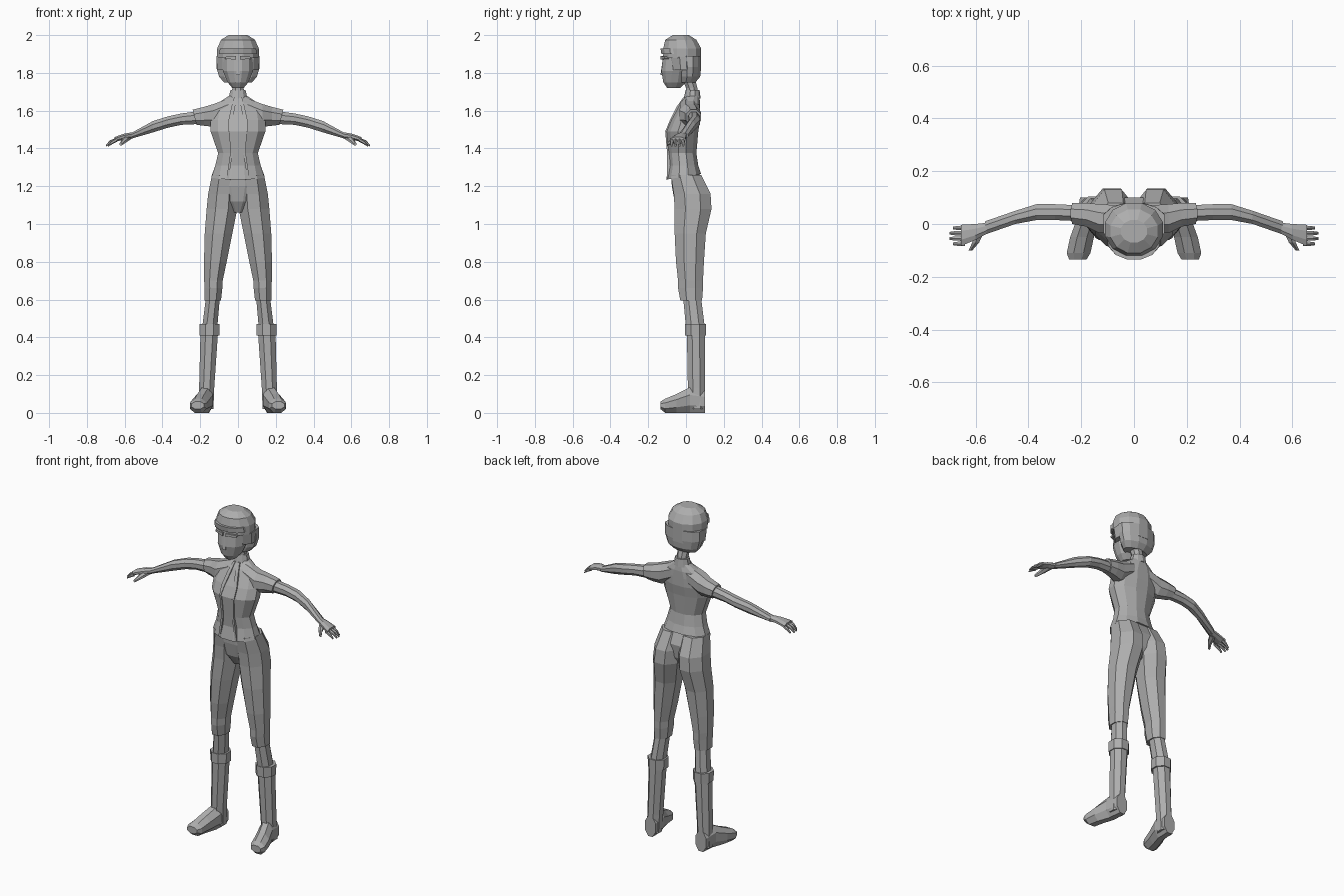
import bpy, bmesh, math
from mathutils import Vector

cube = bpy.data.objects.get("Cube")
if cube:
    bpy.data.objects.remove(cube, do_unlink=True)

colour = [0.42] * 3 + [1]
grey = bpy.data.materials.new("plain_grey")
grey.use_nodes = True
grey.diffuse_color = colour
grey.node_tree.nodes["Principled BSDF"].inputs["Base Color"].default_value = colour


def level(height, half, front, back, middle=0, tilt=0):
    """Cross-section of an upright part."""
    centre = Vector((middle, (front + back) / 2, height))
    return centre, Vector((half, 0, 0)), Vector((0, (back - front) / 2, tilt))


def arm_cut(x, y, z, depth, thick, lean=0):
    """Cross-section of a part that runs sideways."""
    return Vector((x, y, z)), Vector((0, depth, 0)), Vector((lean, 0, thick))


def foot_cut(x, y, half, bottom, top):
    """Cross-section of a part that runs from front to back."""
    return Vector((x, y, (bottom + top) / 2)), Vector((half, 0, 0)), Vector((0, 0, (top - bottom) / 2))


def loft(name, sections, sides=8, mirror=False):
    """Skin a row of flat-sided polygons and close both ends."""
    bm = bmesh.new()
    step = 2 * math.pi / sides
    reach = 1 / math.cos(step / 2)
    loops = []
    for centre, u, v in sections:
        angles = [(i + 0.5) * step for i in range(sides)]
        loops.append([bm.verts.new(centre + reach * (u * math.cos(a) + v * math.sin(a))) for a in angles])
    for low, high in zip(loops, loops[1:]):
        for i in range(sides):
            j = (i + 1) % sides
            bm.faces.new((low[i], low[j], high[j], high[i]))
    bm.faces.new(loops[0])
    bm.faces.new(loops[-1])
    bmesh.ops.recalc_face_normals(bm, faces=bm.faces)
    mesh = bpy.data.meshes.new(name)
    bm.to_mesh(mesh)
    bm.free()
    mesh.materials.append(grey)
    part = bpy.data.objects.new(name, mesh)
    bpy.context.collection.objects.link(part)
    if mirror:
        part.modifiers.new("Mirror", 'MIRROR').use_mirror_merge = False


# Head
loft("face", [
    level(height=1.72, half=.03, front=-.1, back=-.03),
    level(height=1.75, half=.055, front=-.12, back=0),
    level(height=1.81, half=.08, front=-.13, back=.02),
    level(height=1.9, half=.08, front=-.12, back=.02),
], sides=12)
loft("nose", [
    level(height=1.79, half=.01, front=-.135, back=-.1),
    level(height=1.86, half=.005, front=-.125, back=-.1),
], sides=4)
loft("brow", [
    arm_cut(x=.01, y=-.12, z=1.88, depth=.015, thick=.01),
    arm_cut(x=.07, y=-.1, z=1.88, depth=.015, thick=.005),
], sides=4, mirror=True)

# Hair: crown, strip over the ears, nape and fringe
loft("hair_crown", [
    level(height=1.88, half=.11, front=-.12, back=.08),
    level(height=1.93, half=.11, front=-.12, back=.08),
    level(height=1.975, half=.09, front=-.11, back=.055),
    level(height=2, half=.05, front=-.07, back=.015),
], sides=12)
loft("hair_sides", [
    level(height=1.815, half=.11, front=-.09, back=.08),
    level(height=1.885, half=.115, front=-.1, back=.08),
], sides=12)
loft("hair_nape", [
    level(height=1.75, half=.075, front=-.03, back=.05),
    level(height=1.78, half=.1, front=-.035, back=.075),
    level(height=1.83, half=.115, front=-.035, back=.08),
    level(height=1.89, half=.115, front=-.04, back=.08),
], sides=12)
loft("fringe", [
    level(height=1.9, half=.1, front=-.13, back=0),
    level(height=1.93, half=.095, front=-.135, back=0),
], sides=12)

# Neck and collar
loft("neck", [
    level(height=1.65, half=.035, front=0, back=.07),
    level(height=1.72, half=.03, front=0, back=.06),
    level(height=1.78, half=.035, front=-.025, back=.045),
])
loft("collar", [
    level(height=1.665, half=.05, front=-.01, back=.075),
    level(height=1.71, half=.04, front=0, back=.07),
], sides=10)

# Jacket with flared hem and short sleeves
loft("jacket", [
    level(height=1.25, half=.14, front=-.105, back=.08, tilt=.015),
    level(height=1.31, half=.12, front=-.09, back=.065),
    level(height=1.375, half=.105, front=-.095, back=.055),
    level(height=1.49, half=.145, front=-.105, back=.065),
    level(height=1.55, half=.145, front=-.08, back=.075),
    level(height=1.6, half=.135, front=-.05, back=.075),
    level(height=1.64, half=.105, front=-.03, back=.075),
    level(height=1.68, half=.045, front=0, back=.07),
], sides=12)
loft("sleeve", [
    arm_cut(x=.05, y=.02, z=1.61, depth=.05, thick=.055),
    arm_cut(x=.13, y=.02, z=1.575, depth=.055, thick=.06),
    arm_cut(x=.18, y=.035, z=1.57, depth=.045, thick=.05),
    arm_cut(x=.23, y=.04, z=1.565, depth=.04, thick=.04, lean=.01),
], mirror=True)
loft("lapel", [
    level(height=1.67, half=.006, front=-.015, back=.02, middle=.015),
    level(height=1.62, half=.01, front=-.05, back=-.01, middle=.025),
    level(height=1.55, half=.01, front=-.085, back=-.05, middle=.04),
    level(height=1.49, half=.004, front=-.11, back=-.07, middle=.045),
], sides=4, mirror=True)
loft("jacket_edge", [
    level(height=1.24, half=.006, front=-.1, back=-.06, middle=.055),
    level(height=1.375, half=.006, front=-.1, back=-.06, middle=.035),
    level(height=1.49, half=.006, front=-.11, back=-.07, middle=.04),
], sides=4, mirror=True)

# Arms and hands
loft("arm", [
    arm_cut(x=.19, y=.04, z=1.565, depth=.03, thick=.035),
    arm_cut(x=.3, y=.045, z=1.555, depth=.03, thick=.03),
    arm_cut(x=.37, y=.045, z=1.54, depth=.03, thick=.03),
    arm_cut(x=.45, y=.025, z=1.515, depth=.025, thick=.03),
    arm_cut(x=.565, y=-.015, z=1.467, depth=.025, thick=.015),
], mirror=True)
loft("palm", [
    arm_cut(x=.555, y=-.015, z=1.47, depth=.02, thick=.016),
    arm_cut(x=.6, y=-.03, z=1.463, depth=.03, thick=.016),
    arm_cut(x=.655, y=-.043, z=1.447, depth=.04, thick=.013),
], mirror=True)
for i, name in enumerate(["index", "middle", "ring", "little"]):
    y = -.075 + .02 * i
    tip = .705 - .012 * abs(i - 1.5)
    loft(name + "_finger", [
        arm_cut(x=.64, y=y, z=1.447, depth=.009, thick=.01),
        arm_cut(x=tip - .02, y=y, z=1.432, depth=.008, thick=.009),
        arm_cut(x=tip, y=y, z=1.414, depth=.005, thick=.004),
    ], sides=6, mirror=True)
loft("thumb", [
    foot_cut(x=.585, y=-.025, half=.02, bottom=1.445, top=1.47),
    foot_cut(x=.6, y=-.07, half=.013, bottom=1.43, top=1.455),
    foot_cut(x=.62, y=-.1, half=.007, bottom=1.415, top=1.43),
], sides=6, mirror=True)

# Hips and trouser legs
loft("pelvis", [
    level(height=1.06, half=.035, front=-.025, back=.06),
    level(height=1.12, half=.1, front=-.06, back=.09),
    level(height=1.2, half=.14, front=-.075, back=.1),
    level(height=1.29, half=.12, front=-.08, back=.06),
], sides=12)
loft("trouser_leg", [
    level(height=.595, half=.044, front=-.03, back=.085, middle=.134),
    level(height=.66, half=.047, front=-.042, back=.09, middle=.13),
    level(height=.7, half=.049, front=-.042, back=.09, middle=.13),
    level(height=.8, half=.06, front=-.053, back=.095, middle=.12),
    level(height=.95, half=.073, front=-.06, back=.105, middle=.103),
    level(height=1.08, half=.081, front=-.06, back=.135, middle=.085),
    level(height=1.16, half=.079, front=-.065, back=.13, middle=.079),
    level(height=1.26, half=.069, front=-.08, back=.08, middle=.069),
], mirror=True)

# Shins and boots
loft("shin", [
    level(height=.45, half=.04, front=0, back=.1, middle=.15),
    level(height=.61, half=.037, front=-.015, back=.08, middle=.133),
], mirror=True)
loft("boot_shaft", [
    level(height=.02, half=.04, front=.02, back=.1, middle=.17),
    level(height=.13, half=.04, front=.01, back=.1, middle=.166),
    level(height=.41, half=.046, front=.005, back=.1, middle=.153),
], mirror=True)
loft("boot_cuff", [
    level(height=.41, half=.053, front=-.005, back=.105, middle=.151),
    level(height=.47, half=.054, front=-.005, back=.105, middle=.151),
], mirror=True)
loft("boot_foot", [
    foot_cut(x=.169, y=.1, half=.036, bottom=0, top=.12),
    foot_cut(x=.174, y=.02, half=.042, bottom=0, top=.135),
    foot_cut(x=.197, y=-.05, half=.045, bottom=0, top=.1),
    foot_cut(x=.21, y=-.11, half=.045, bottom=0, top=.075),
    foot_cut(x=.213, y=-.135, half=.033, bottom=.02, top=.06),
], mirror=True)
